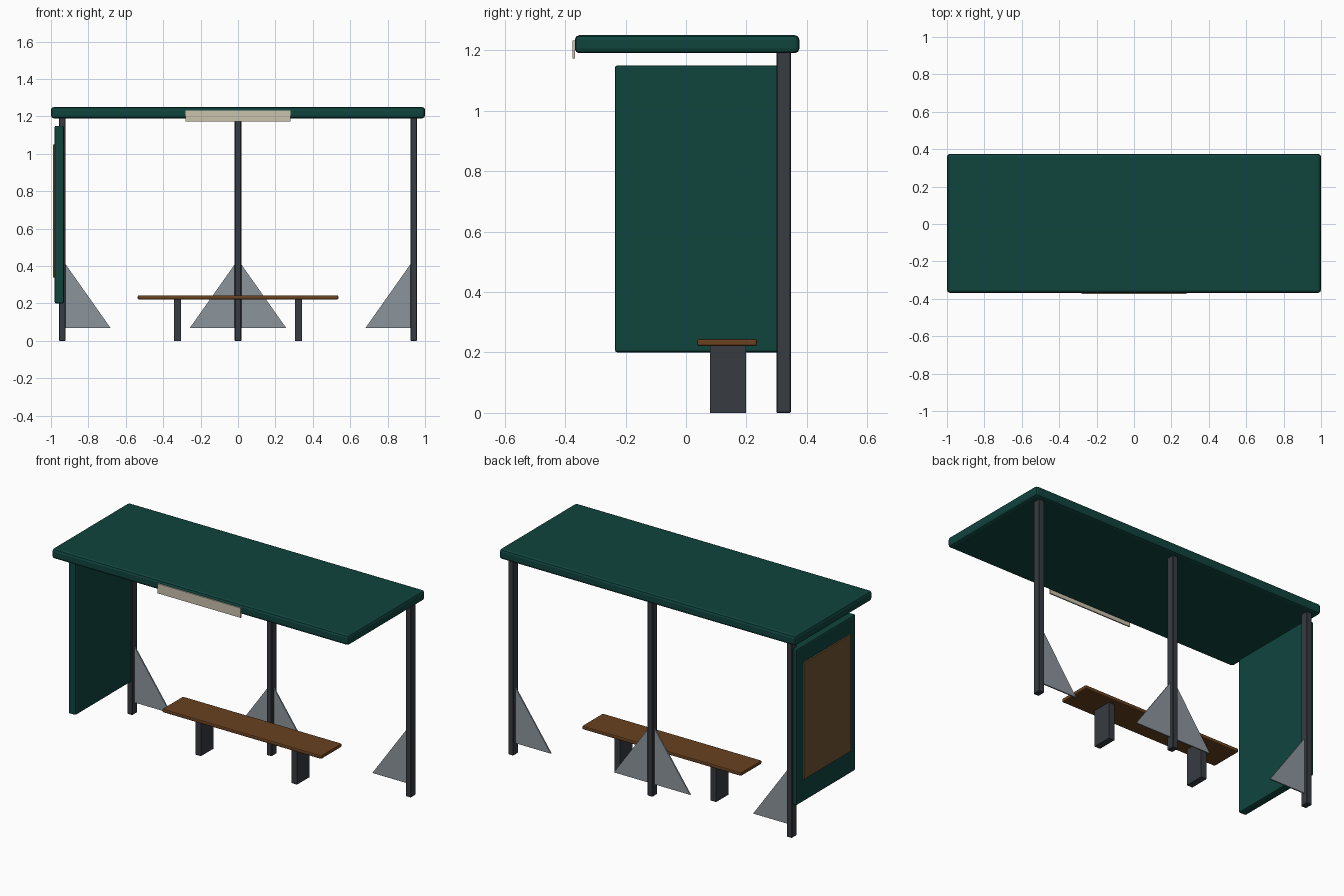
import bpy, bmesh

if "Cube" in bpy.data.objects:
    bpy.data.objects.remove(bpy.data.objects["Cube"])


def mat(name, rgb):
    m = bpy.data.materials.new(name)
    m.diffuse_color = (*rgb, 1)
    m.use_nodes = True
    m.node_tree.nodes["Principled BSDF"].inputs["Base Color"].default_value = m.diffuse_color
    return m


GREEN = mat("dark green paint", (0.005, 0.058, 0.048))
STEEL = mat("dark steel", (0.038, 0.043, 0.052))
WOOD = mat("bench wood", (0.14, 0.053, 0.015))
GLASS = mat("grey glass", (0.26, 0.30, 0.33))
CREAM = mat("cream sign", (0.59, 0.54, 0.42))
POSTER = mat("brown poster", (0.16, 0.09, 0.033))


def finish(name, bm, material):
    bmesh.ops.recalc_face_normals(bm, faces=bm.faces)
    me = bpy.data.meshes.new(name)
    bm.to_mesh(me)
    bm.free()
    me.materials.append(material)
    ob = bpy.data.objects.new(name, me)
    bpy.context.collection.objects.link(ob)
    return ob


def box(name, xr, yr, zr, material, bevel=0.0, segments=2):
    bm = bmesh.new()
    bmesh.ops.create_cube(bm, size=1)
    for v in bm.verts:
        for i, (lo, hi) in enumerate((xr, yr, zr)):
            v.co[i] = (lo + hi) / 2 + v.co[i] * (hi - lo)
    if bevel:
        bmesh.ops.bevel(bm, geom=bm.edges[:], offset=bevel, segments=segments,
                        profile=0.5, affect='EDGES')
    return finish(name, bm, material)


def glass_triangle(name, x, side):
    # Right-angled plate whose upright edge touches the post
    bm = bmesh.new()
    pts = [(x, 0.07), (x + side * 0.24, 0.07), (x, 0.41)]
    f = bm.faces.new([bm.verts.new((px, 0.32, pz)) for px, pz in pts])
    ext = bmesh.ops.extrude_face_region(bm, geom=[f])["geom"]
    for v in ext:
        if isinstance(v, bmesh.types.BMVert):
            v.co.y += 0.008
    return finish(name, bm, GLASS)


# Roof and front sign
box("roof", (-1, 1), (-0.368, 0.375), (1.19, 1.25), GREEN, 0.015)
box("front_sign", (-0.28, 0.28), (-0.375, -0.367), (1.173, 1.232), CREAM)

# Rear posts
for name, x in (("left", -0.939), ("middle", 0), ("right", 0.939)):
    box(name + "_post", (x - 0.0175, x + 0.0175), (0.299, 0.347), (0, 1.2),
        STEEL, 0.003, 1)

# Glass corners beside the posts
for name, x, s in (("left", -0.922, 1), ("middle_left", -0.017, -1),
                   ("middle_right", 0.017, 1), ("right", 0.922, -1)):
    glass_triangle(name + "_glass", x, s)

# Side panel with poster on its outer face
box("side_panel", (-0.98, -0.931), (-0.235, 0.335), (0.2, 1.15), GREEN, 0.008)
box("side_poster", (-0.989, -0.979), (-0.178, 0.273), (0.34, 1.05), POSTER)

# Bench
box("bench_seat", (-0.536, 0.536), (0.036, 0.235), (0.222, 0.244), WOOD, 0.006)
for name, s in (("left", -1), ("right", 1)):
    box(name + "_bench_leg", (s * 0.324 - 0.019, s * 0.324 + 0.019),
        (0.079, 0.199), (0, 0.226), STEEL)
